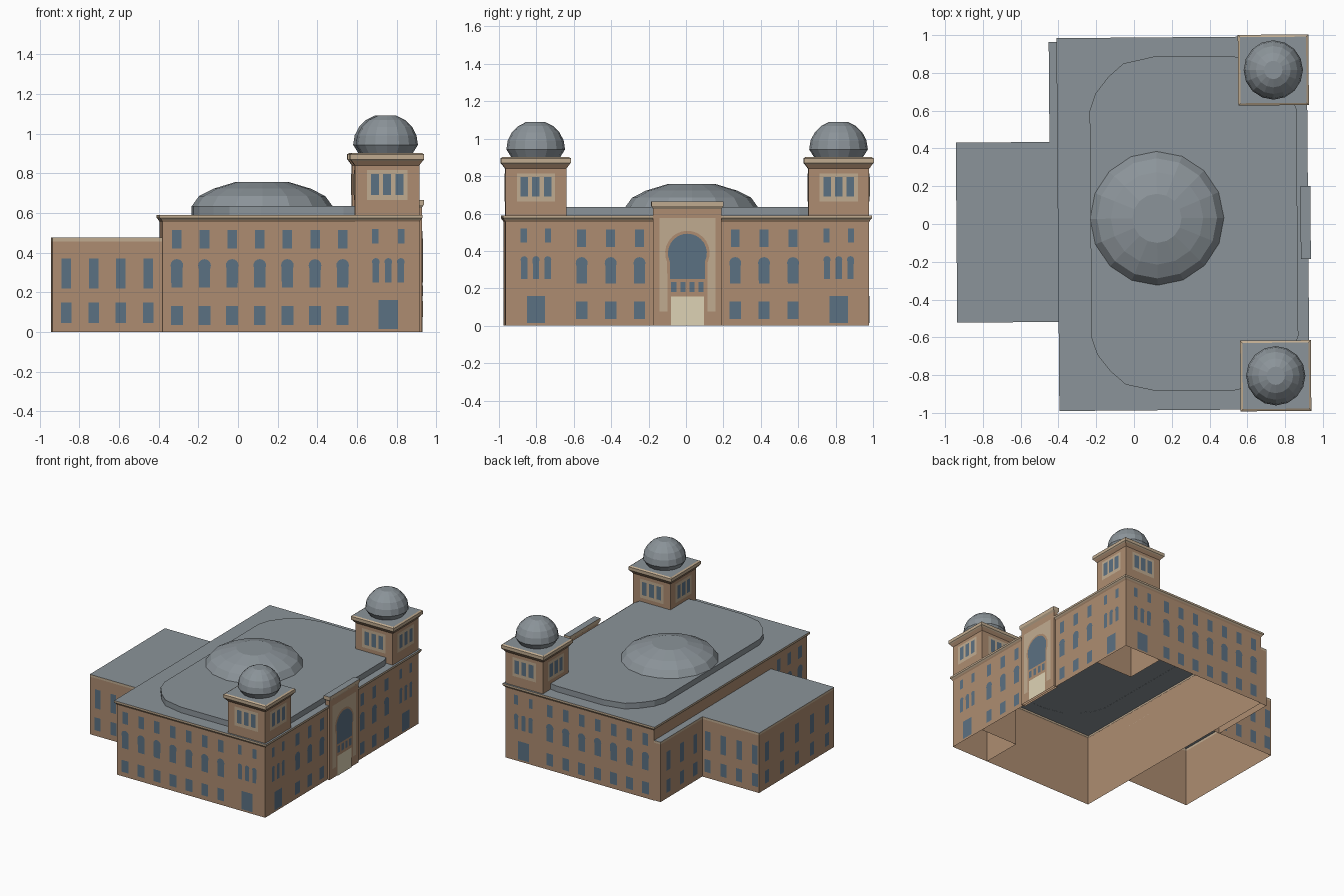
import bpy
from math import sin, cos, radians, pi
from mathutils import Matrix

if "Cube" in bpy.data.objects:
    bpy.data.objects.remove(bpy.data.objects["Cube"])

TURN = Matrix.Rotation(0.008, 4, 'Z')   # whole building sits slightly turned


def mat(name, r, g, b):
    m = bpy.data.materials.new(name)
    m.diffuse_color = (r, g, b, 1)
    m.use_nodes = True
    m.node_tree.nodes["Principled BSDF"].inputs["Base Color"].default_value = m.diffuse_color
    return m


WALL = mat("tan_wall", .42, .265, .165)
TRIM = mat("pale_trim", .53, .41, .28)
GLASS = mat("blue_glass", .105, .165, .225)
ROOF = mat("grey_roof", .26, .295, .32)
CREAM = mat("cream_door", .73, .65, .46)


def make(name, verts, faces, mats, ids):
    me = bpy.data.meshes.new(name)
    me.from_pydata(verts, [], faces)
    for m in mats:
        me.materials.append(m)
    for p, i in zip(me.polygons, ids):
        p.material_index = i
    me.transform(TURN)
    me.update()
    ob = bpy.data.objects.new(name, me)
    bpy.context.collection.objects.link(ob)
    return ob


def stack(name, rings, mats):
    """Skin rings bottom to top; one material per band plus one for the top. Open below."""
    n = len(rings[0])
    verts = [v for r in rings for v in r]
    faces, ids, used = [], [], list(dict.fromkeys(mats))
    for k in range(len(rings) - 1):
        for i in range(n):
            j = (i + 1) % n
            faces.append((k*n + i, k*n + j, (k+1)*n + j, (k+1)*n + i))
            ids.append(used.index(mats[k]))
    faces.append(tuple(range((len(rings) - 1) * n, len(rings) * n)))
    ids.append(used.index(mats[-1]))
    return make(name, verts, faces, used, ids)


def rect(x0, x1, y0, y1, z, g=0):
    return [(x0-g, y0-g, z), (x1+g, y0-g, z), (x1+g, y1+g, z), (x0-g, y1+g, z)]


def circle(cx, cy, r, z, n=16):
    return [(cx + r*cos(2*pi*i/n), cy + r*sin(2*pi*i/n), z) for i in range(n)]


def box(name, x0, x1, y0, y1, profile, mats):
    """profile: list of (outward growth, z)."""
    return stack(name, [rect(x0, x1, y0, y1, z, g) for g, z in profile], mats)


# flat outlines in (along, up) coordinates
def pane(u, w, z0, z1):
    return [(u-w/2, z0), (u+w/2, z0), (u+w/2, z1), (u-w/2, z1)]


def keyhole(u, w, z0, z1, foot=.44, n=10):
    r = w / 2
    arc = [radians(-25 + 230*i/n) for i in range(n + 1)]
    return ([(u - foot*w, z0), (u + foot*w, z0)] +
            [(u + r*cos(a), z1 - r + r*sin(a)) for a in arc])


def panels(name, side, pos, outlines, material, lift=.002):
    """Lay flat outlines on the wall plane facing side, at coordinate pos."""
    s = 1 if side[0] == '+' else -1
    d = pos + s*lift
    verts, faces = [], []
    for o in outlines:
        if side in ('+y', '-x'):
            o = o[::-1]
        faces.append(tuple(range(len(verts), len(verts) + len(o))))
        verts += [(d, u, z) if side[1] == 'x' else (u, d, z) for u, z in o]
    make(name, verts, faces, [material], [0]*len(faces))


def main_columns(us):
    out = []
    for u in us:
        out += [pane(u, .06, .035, .13), keyhole(u, .064, .225, .367), pane(u, .048, .42, .515)]
    return out


def tower_base(u):
    return ([pane(u, .097, .015, .16)] +
            [keyhole(u + o, .038, .25, .372) for o in (-.063, 0, .063)] +
            [pane(u + o, .033, .445, .52) for o in (-.065, .065)])


def annex_columns(us):
    return [p for u in us for p in (pane(u, .052, .045, .147), pane(u, .048, .22, .37))]


# main block with cornice
X0, X1, Y = -.388, .907, .972
box("main_block", X0, X1, -Y, Y, [(0, 0), (0, .555), (.006, .565), (.015, .575), (.015, .59)],
    [WALL, WALL, TRIM, TRIM, ROOF])

# rear annex and its narrow strip
cap = [(0, 0), (0, .457), (0, .475)]
box("annex", -.94, X0, -.515, .438, cap, [WALL, TRIM, ROOF])
box("annex_strip", -.444, X0, .438, .968, cap, [WALL, TRIM, ROOF])

# raised roof deck with rounded corners
corner = [(0, .285), (.03, .195), (.1, .105), (.18, .035), (.34, 0)]
a, b, c, d = -.23, .865, -.885, .885
deck = ([(a+u, c+v) for u, v in corner] + [(b-u, c+v) for u, v in corner[::-1]] +
        [(b-u, d-v) for u, v in corner] + [(a+u, d-v) for u, v in corner[::-1]])
stack("roof_deck", [[(x, y, z) for x, y in deck] for z in (.589, .635)], [ROOF, ROOF])

# shallow central dome
stack("central_dome", [circle(.122, .029, r, z) for r, z in
                       ((.355, .634), (.318, .685), (.245, .722), (.13, .757))], [ROOF]*4)

# two corner towers with domes
TX, TY, H = .744, .8095, .163
lats = (0, 18, 36, 54, 72)
for s, tag in ((-1, "front"), (1, "back")):
    cy = s*TY
    box(tag + "_tower", TX-H, TX+H, cy-H, cy+H,
        [(0, 0), (0, .84), (.016, .862), (.024, .87), (.024, .895), (.012, .902)],
        [WALL, WALL, TRIM, TRIM, TRIM, ROOF])
    stack(tag + "_tower_dome", [circle(TX, cy, .13, .9)] +
          [circle(TX, cy, .157*cos(radians(t)), .943 + .155*sin(radians(t))) for t in lats],
          [ROOF]*6)
    for side in ('-x', '+x', '-y', '+y'):
        mid, u = (TX, cy) if side[1] == 'x' else (cy, TX)
        pos = mid + (H if side[0] == '+' else -H)
        nm = tag + "_tower_" + {'-x': 'left', '+x': 'right', '-y': 'near', '+y': 'far'}[side]
        panels(nm + "_surround", side, pos, [pane(u, .205, .665, .815)], TRIM)
        panels(nm + "_windows", side, pos,
               [pane(u + o, .04, .69, .795) for o in (-.062, 0, .062)], GLASS, .004)

# windows of the main block
cols = [-.316 + .1393*i for i in range(7)]
for side, pos, tag in (('-y', -Y, "front"), ('+y', Y, "back")):
    panels(tag + "_windows", side, pos, main_columns(cols) + tower_base(TX + .006), GLASS)
half = [.256, .41, .565]
panels("entrance_side_windows", '+x', X1,
       main_columns(half + [-u for u in half]) + tower_base(TY) + tower_base(-TY), GLASS)
panels("rear_windows", '-x', X0, main_columns([-.88, -.745, -.61]), GLASS)

# windows of the annex
acols = [-.87, -.732, -.595, -.457]
panels("annex_front_windows", '-y', -.515, annex_columns(acols), GLASS)
panels("annex_back_windows", '+y', .438, annex_columns([u - .035 for u in acols]), GLASS)
panels("annex_left_windows", '-x', -.94, annex_columns([-.04 + .19*i for i in range(-2, 3)]), GLASS)
panels("strip_windows", '-x', -.444, annex_columns([.53, .7, .87]), GLASS)

# entrance portal
P = .925
box("portal", .892, P, -.183, .183, [(0, 0), (0, .625), (.01, .64), (.01, .665)],
    [WALL, TRIM, TRIM, ROOF])
panels("portal_panel", '+x', P, [pane(0, .3, .075, .575)], TRIM)
panels("portal_surround", '+x', P, [keyhole(0, .238, .075, .508, .45, 16)], WALL, .004)
panels("portal_arch_window", '+x', P, [keyhole(0, .208, .25, .492, .45, 16)], GLASS, .006)
panels("portal_small_windows", '+x', P,
       [pane(u, .028, .18, .235) for u in (-.073, -.024, .024, .073)], GLASS, .006)
panels("portal_door", '+x', P, [pane(0, .177, 0, .157)], CREAM, .006)
